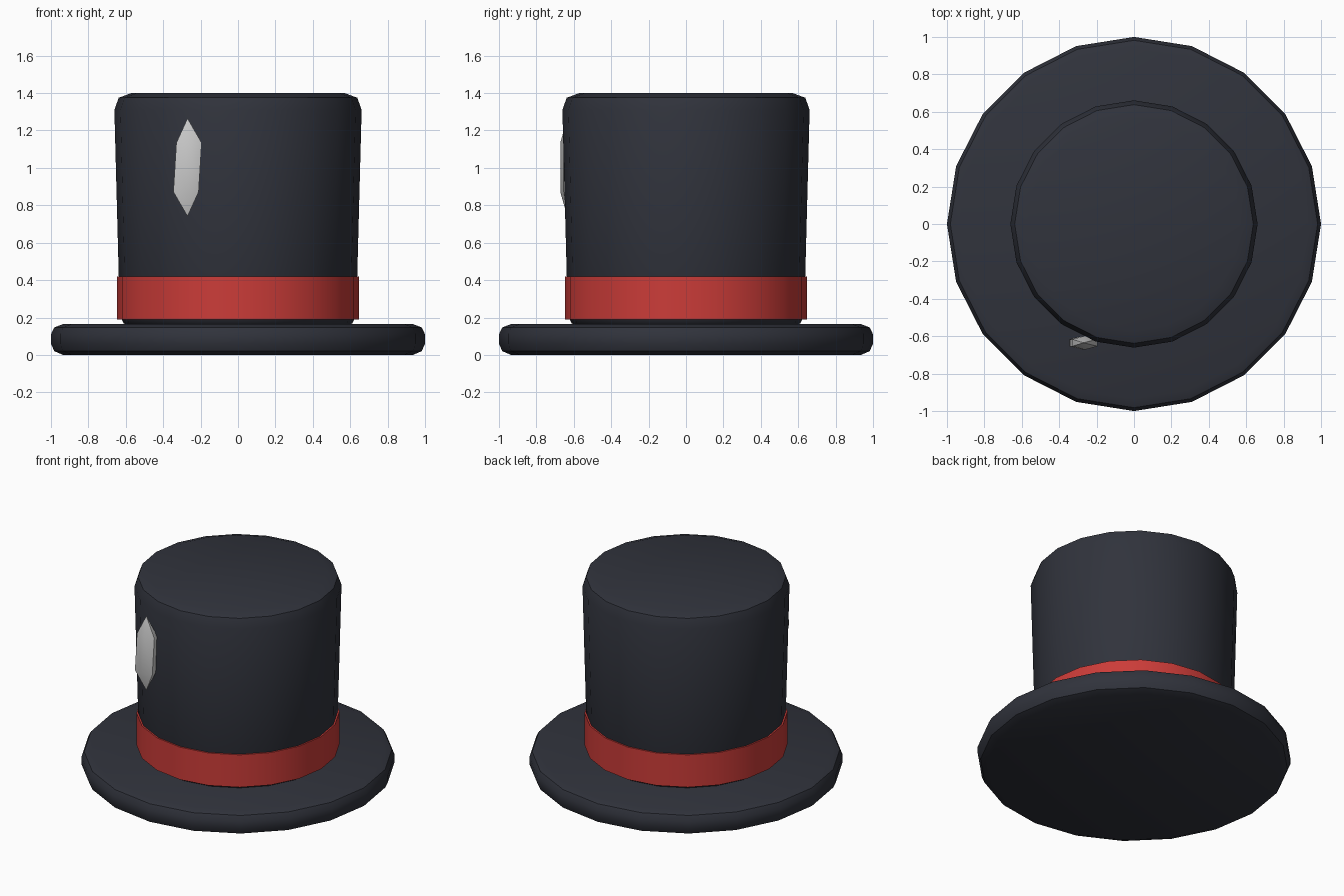
import bpy, bmesh
from math import cos, sin, pi, radians

if "Cube" in bpy.data.objects:
    bpy.data.objects.remove(bpy.data.objects["Cube"])

SIDES = 20


def material(name, rgb):
    m = bpy.data.materials.new(name)
    m.diffuse_color = (*rgb, 1)
    m.use_nodes = True
    m.node_tree.nodes["Principled BSDF"].inputs["Base Color"].default_value = m.diffuse_color
    return m


def finish(name, bm, mat=None, angle=35):
    bmesh.ops.recalc_face_normals(bm, faces=bm.faces)
    me = bpy.data.meshes.new(name)
    bm.to_mesh(me)
    bm.free()
    ob = bpy.data.objects.new(name, me)
    bpy.context.collection.objects.link(ob)
    if mat:
        me.materials.append(mat)
    bpy.ops.object.select_all(action='DESELECT')
    ob.select_set(True)
    bpy.context.view_layer.objects.active = ob
    bpy.ops.object.shade_smooth_by_angle(angle=radians(angle))
    return ob


def lathe(name, profile, mat, closed=False):
    """Spin (radius, z) points; cap both ends, or join them when closed."""
    bm = bmesh.new()
    rings = [[bm.verts.new((r * cos(2 * pi * i / SIDES), r * sin(2 * pi * i / SIDES), z))
              for i in range(SIDES)] for r, z in profile]
    pairs = list(zip(rings, rings[1:]))
    if closed:
        pairs.append((rings[-1], rings[0]))
    else:
        bm.faces.new(rings[0])
        bm.faces.new(rings[-1])
    for a, b in pairs:
        for i in range(SIDES):
            j = (i + 1) % SIDES
            bm.faces.new((a[i], a[j], b[j], b[i]))
    return finish(name, bm, mat)


felt = material("dark_felt", (0.03, 0.033, 0.045))
red = material("red_ribbon", (0.6, 0.045, 0.04))

# Brim with rounded edge
lathe("brim", [(0.935, 0), (0.982, 0.02), (1.0, 0.06), (1.0, 0.11),
               (0.982, 0.147), (0.935, 0.165)], felt)

# Slightly flared crown with bevelled top and bottom
lathe("crown", [(0.58, 0.15), (0.612, 0.17), (0.632, 0.21), (0.661, 1.31),
                (0.638, 1.375), (0.57, 1.40)], felt)

# Hat band
lathe("band", [(0.648, 0.19), (0.648, 0.418), (0.62, 0.418), (0.61, 0.19)], red, closed=True)

# Faceted highlight on the front: squashed six-sided gem
bm = bmesh.new()
bmesh.ops.create_uvsphere(bm, u_segments=6, v_segments=3, radius=1)
for v in bm.verts:
    x, y, z = v.co
    lean = 0.008 * z * 2 if abs(z) < 0.9 else 0
    v.co = (-0.27 + 0.09 * x + lean, -0.635 + 0.043 * y, 1.003 + 0.262 * z)
finish("highlight", bm)
